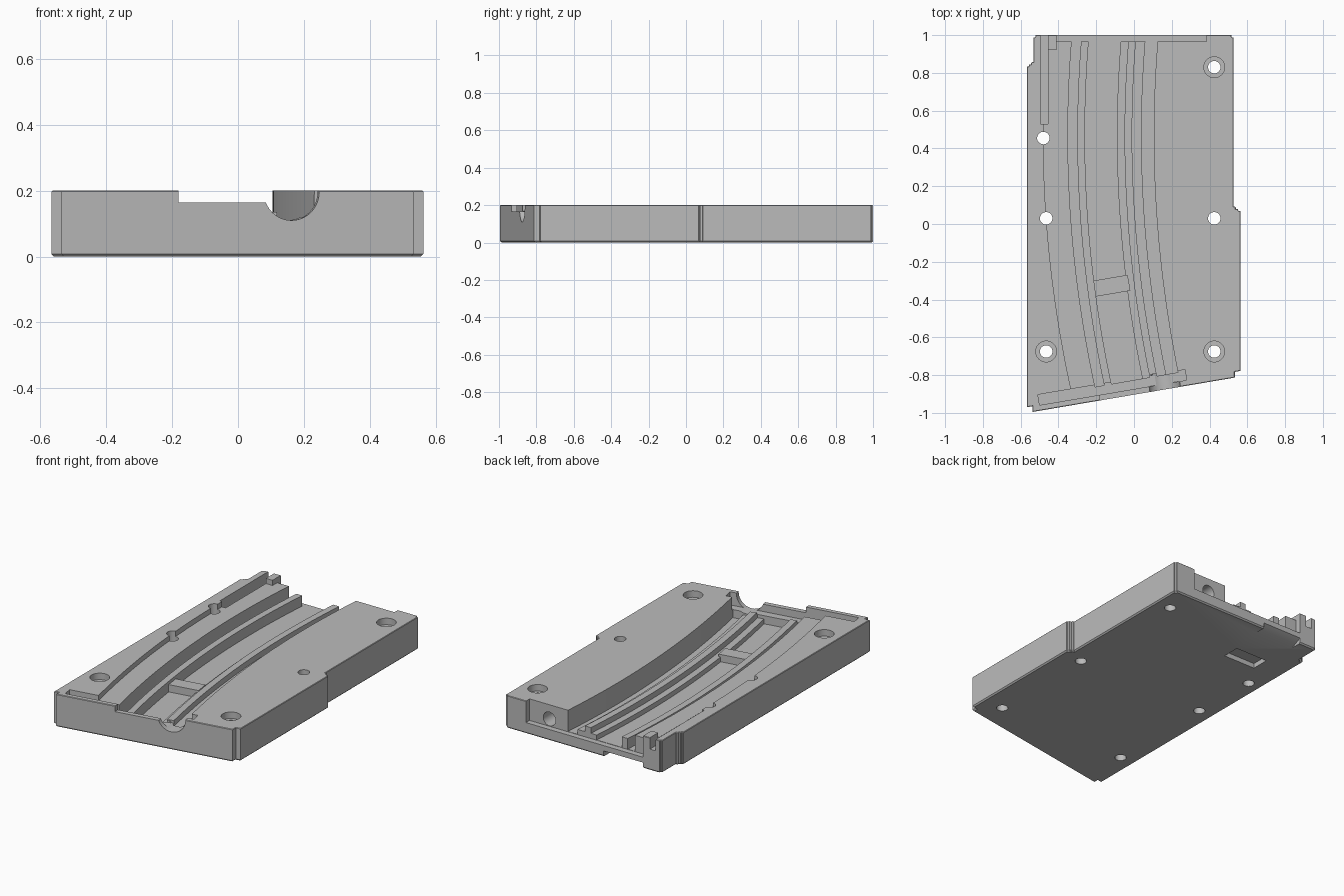
import bpy, bmesh, math
from mathutils import Matrix

if "Cube" in bpy.data.objects:
    bpy.data.objects.remove(bpy.data.objects["Cube"], do_unlink=True)

grey = bpy.data.materials.new("plain grey")
grey.use_nodes = True
grey.diffuse_color = (0.5, 0.5, 0.5, 1)
grey.node_tree.nodes["Principled BSDF"].inputs["Base Color"].default_value = (0.5, 0.5, 0.5, 1)

SLOPE = 0.17                      # slant of the front edge
SLANT = math.atan(SLOPE)


def finish(bm, name):
    bmesh.ops.recalc_face_normals(bm, faces=bm.faces)
    mesh = bpy.data.meshes.new(name)
    bm.to_mesh(mesh)
    bm.free()
    mesh.materials.append(grey)
    ob = bpy.data.objects.new(name, mesh)
    bpy.context.collection.objects.link(ob)
    return ob


def loft(name, start, end):
    """Closed solid between two matching outlines."""
    bm = bmesh.new()
    rings = [[bm.verts.new(p) for p in ring] for ring in (start, end)]
    bridge(bm, rings)
    return finish(bm, name)


def bridge(bm, rings):
    for a, b in zip(rings, rings[1:]):
        for i in range(len(a)):
            j = (i + 1) % len(a)
            bm.faces.new((a[i], a[j], b[j], b[i]))
    bm.faces.new(rings[0])
    bm.faces.new(rings[-1])


def box(name, x0, x1, y0, y1, z0, z1, angle=0):
    bm = bmesh.new()
    bmesh.ops.create_cube(bm, size=1)
    mat = (Matrix.Translation(((x0 + x1) / 2, (y0 + y1) / 2, (z0 + z1) / 2))
           @ Matrix.Rotation(angle, 4, 'Z') @ Matrix.Diagonal((x1 - x0, y1 - y0, z1 - z0, 1)))
    bmesh.ops.transform(bm, matrix=mat, verts=bm.verts)
    return finish(bm, name)


def cylinder(name, centre, r, depth, turn=Matrix()):
    bm = bmesh.new()
    bmesh.ops.create_cone(bm, cap_ends=True, segments=40, radius1=r, radius2=r,
                          depth=depth, matrix=Matrix.Translation(centre) @ turn)
    return finish(bm, name)


# Body plate: rounded corners, softened top and bottom rims
outline = [(-0.567, -1), (0.563, -0.808), (0.563, 0.08), (0.527, 0.08),
           (0.527, 1), (-0.533, 1), (-0.533, 0.845), (-0.567, 0.845)]
body = loft("mould_half", [(x, y, 0) for x, y in outline], [(x, y, 0.2) for x, y in outline])
bm = bmesh.new()
bm.from_mesh(body.data)


def upright(e):
    return abs(e.verts[0].co.z - e.verts[1].co.z) > 0.1


front = [e for e in bm.edges if upright(e) and e.verts[0].co.y < -0.5]
bmesh.ops.bevel(bm, geom=front, offset=0.03, segments=6, affect='EDGES')
small = [e for e in bm.edges if upright(e) and e.verts[0].co.y > 0]
bmesh.ops.bevel(bm, geom=small, offset=0.012, segments=3, affect='EDGES')
for level, size in ((0, 0.008), (0.2, 0.003)):
    rim = [e for e in bm.edges if all(abs(v.co.z - level) < 1e-4 for v in e.verts)]
    bmesh.ops.bevel(bm, geom=rim, offset=size, segments=1, affect='EDGES')
bm.to_mesh(body.data)
bm.free()


def combine(tool, op='DIFFERENCE'):
    tool.hide_render = True
    bpy.context.view_layer.objects.active = body
    mod = body.modifiers.new(tool.name, 'BOOLEAN')
    mod.operation, mod.object, mod.solver = op, tool, 'EXACT'
    bpy.ops.object.modifier_apply(modifier=mod.name)
    bpy.data.objects.remove(tool, do_unlink=True)


# Curved channels, ribs and shelf: one stepped section swept along an arc
TOP, SHELF, RIB, STEP, FLOOR = 0.3, 0.168, 0.135, 0.1, 0.07
levels = [(-0.48, SHELF), (-0.35, FLOOR), (-0.30, RIB), (-0.26, FLOOR), (-0.09, STEP),
          (-0.05, RIB), (-0.01, STEP), (0.04, FLOOR), (0.105, TOP)]
section, z = [], TOP
for x, level in levels:
    section += [(x, z), (x, level)]
    z = level
bm = bmesh.new()
rings, steps = [], 36
for i in range(steps + 1):
    ring = []
    for x, z in section:
        y0 = -0.825 + SLOPE * (x + 0.13)
        y = y0 + (0.975 - y0) * i / steps
        ring.append(bm.verts.new((x + 0.081 * (y - 0.47) ** 2, y, z)))
    rings.append(ring)
bridge(bm, rings)
combine(finish(bm, "channels_cutter"))

# Bar across the wide channel and post at the back corner
combine(box("cross_bar", -0.22, -0.025, -0.37, -0.285, 0.05, 0.115, SLANT), 'UNION')
combine(box("corner_post", -0.5, -0.41, 0.92, 0.998, 0.05, 0.2), 'UNION')

# Slanted slot, front opening, straight corner slot, back recess
combine(box("front_slot", -0.51, 0.28, -0.893, -0.837, 0.12, 0.3, SLANT))
combine(box("front_opening", -0.18, 0.085, -1.1, -0.855, 0.165, 0.3))
combine(box("corner_slot", -0.495, -0.455, 0.53, 1.1, 0.13, 0.3))
combine(box("back_recess", -0.41, 0.385, 0.965, 1.1, 0.068, 0.3))

# Round mouth at the front and blind hole at the back
lying = Matrix.Rotation(math.pi / 2, 4, 'X')
combine(cylinder("front_mouth", (0.165, -0.89, 0.195), 0.085, 0.21,
                 Matrix.Rotation(SLANT, 4, 'Z') @ lying))
combine(cylinder("back_hole", (0.25, 0.95, 0.113), 0.042, 0.3, lying))

# Underside pocket and sloped notch on the bottom back edge
combine(box("under_pocket", -0.39, -0.17, 0.61, 0.72, -0.1, 0.03))
ramp = [(1.02, 0.045), (1.02, -0.02), (0.89, -0.02)]
combine(loft("under_notch", [(-0.41, y, z) for y, z in ramp], [(-0.14, y, z) for y, z in ramp]))

# Through holes, three of them counterbored
for x, y, bored in ((0.425, 0.83, 1), (0.425, -0.675, 1), (-0.465, -0.675, 1),
                    (-0.48, 0.455, 0), (-0.465, 0.03, 0), (0.425, 0.03, 0)):
    combine(cylinder("through_hole", (x, y, 0.1), 0.033, 0.5))
    if bored:
        combine(cylinder("counterbore", (x, y, 0.26), 0.055, 0.2))

bpy.ops.object.select_all(action='DESELECT')
body.select_set(True)
bpy.context.view_layer.objects.active = body
bpy.ops.object.shade_smooth_by_angle(angle=math.radians(30))
